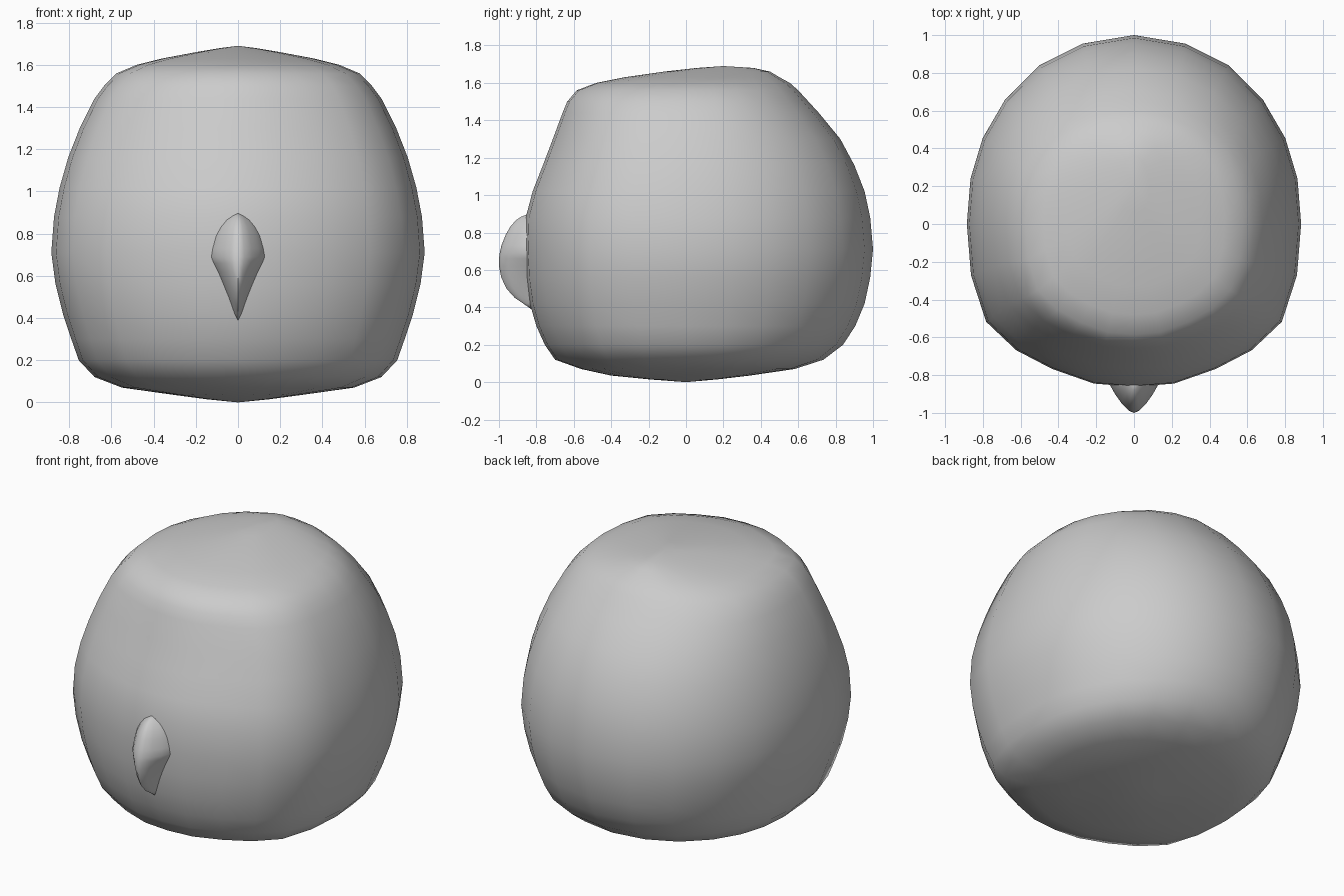
import bpy, bmesh, math

if "Cube" in bpy.data.objects:
    bpy.data.objects.remove(bpy.data.objects["Cube"])

def loft(name, rings, start, end, angle):
    """Skin closed rings, with a pole point at each end."""
    bm = bmesh.new()
    loops = [[bm.verts.new(p) for p in r] for r in rings]
    n = len(loops[0])
    for a, b in zip(loops, loops[1:]):
        for i in range(n):
            j = (i + 1) % n
            bm.faces.new((a[i], a[j], b[j], b[i]))
    for pole, ring in ((start, loops[0]), (end, loops[-1])):
        v = bm.verts.new(pole)
        for i in range(n):
            bm.faces.new((v, ring[i], ring[(i + 1) % n]))
    bmesh.ops.recalc_face_normals(bm, faces=bm.faces)
    me = bpy.data.meshes.new(name)
    bm.to_mesh(me)
    bm.free()
    ob = bpy.data.objects.new(name, me)
    bpy.context.collection.objects.link(ob)
    bpy.ops.object.select_all(action='DESELECT')
    ob.select_set(True)
    bpy.context.view_layer.objects.active = ob
    bpy.ops.object.shade_smooth_by_angle(angle=math.radians(angle))
    return ob

# Head: half outline seen from above (x, y), scaled to unit extents per level
outline = [(0, 1), (.305, .955), (.565, .84), (.77, .66), (.905, .455), (.978, .24),
           (1, 0), (.975, -.315), (.885, -.6), (.705, -.775), (.49, -.89),
           (.24, -.98), (0, -1)]
full = outline + [(-x, y) for x, y in reversed(outline[1:-1])]

# Head levels: z, half width, front y, back y, centre y
levels = [(.015, .15, -.2, .17, 0), (.035, .3, -.4, .34, 0), (.07, .55, -.56, .58, 0),
          (.12, .68, -.7, .735, 0), (.2, .755, -.755, .84, 0),
          (.3, .79, -.8, .905, 0), (.42, .83, -.835, .955, 0),
          (.56, .865, -.855, .985, 0), (.71, .885, -.862, 1, 0),
          (.88, .872, -.857, .985, 0), (1.02, .845, -.82, .955, 0),
          (1.16, .805, -.765, .9, 0), (1.3, .75, -.712, .825, 0),
          (1.44, .68, -.66, .71, 0), (1.5, .635, -.635, .655, 0),
          (1.56, .575, -.585, .6, 0), (1.6, .48, -.48, .555, .02),
          (1.63, .36, -.33, .5, .06), (1.66, .2, -.12, .45, .13),
          (1.68, .08, .06, .36, .18)]
rings = [[(x * w, c + y * ((b - c) if y > 0 else (c - f)), z) for x, y in full]
         for z, w, f, b, c in levels]
loft("head", rings, (0, 0, 0), (0, .2, 1.69), 80)

# Beak: half section (x, depth) and levels z, half width, front y
section = [(1, 0), (.93, .2), (.75, .45), (.5, .72), (.22, .94), (0, 1)]
closed = section + [(-x, d) for x, d in reversed(section[:-1])]
base = -.82
beak_levels = [(.42, .018, -.87), (.45, .028, -.915), (.5, .047, -.96), (.56, .073, -.988),
               (.62, .1, -1), (.66, .122, -1), (.69, .135, -.996), (.73, .128, -.987),
               (.79, .112, -.963), (.83, .092, -.94), (.865, .065, -.91), (.885, .037, -.88)]
beak_rings = [[(x * w, base + d * (f - base), z) for x, d in closed]
              for z, w, f in beak_levels]
loft("beak", beak_rings, (0, base, .385), (0, -.85, .897), 50)
